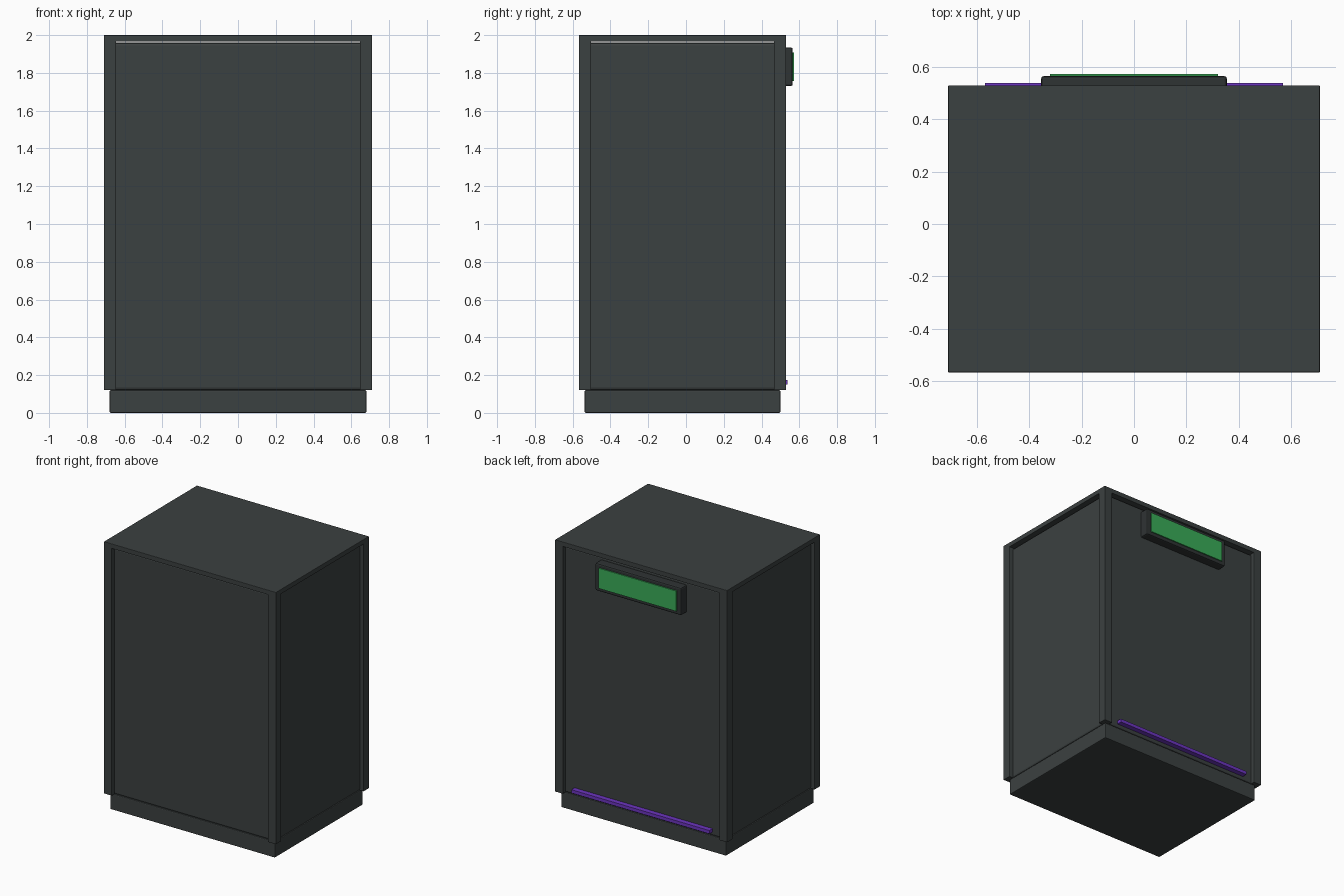
import bpy
import bmesh
from mathutils import Vector

cube = bpy.data.objects.get("Cube")
if cube:
    bpy.data.objects.remove(cube, do_unlink=True)


def material(name, rgb):
    mat = bpy.data.materials.new(name)
    mat.use_nodes = True
    colour = (*rgb, 1.0)
    mat.diffuse_color = colour
    mat.node_tree.nodes["Principled BSDF"].inputs["Base Color"].default_value = colour
    return mat


CHARCOAL = material("charcoal", (0.044, 0.052, 0.052))
BLACK = material("soft black", (0.028, 0.033, 0.034))
GREEN = material("screen green", (0.042, 0.41, 0.098))
PURPLE = material("strip purple", (0.15, 0.035, 0.52))


def box(name, low, high, mat, bevel=0.0):
    """Box between two corners, with optional chamfered edges."""
    low, high = Vector(low), Vector(high)
    mesh = bpy.data.meshes.new(name)
    bm = bmesh.new()
    bmesh.ops.create_cube(bm, size=1)
    bmesh.ops.scale(bm, vec=high - low, verts=bm.verts)
    bmesh.ops.translate(bm, vec=(low + high) / 2, verts=bm.verts)
    bm.to_mesh(mesh)
    bm.free()
    mesh.materials.append(mat)
    obj = bpy.data.objects.new(name, mesh)
    bpy.context.collection.objects.link(obj)
    if bevel:
        mod = obj.modifiers.new("edge", "BEVEL")
        mod.width = bevel
        mod.segments = 2
    return obj


# Cabinet extents
X, FRONT, BACK = 0.71, -0.567, 0.53
INSET, POST = 0.03, 0.065
BASE = 0.12

# Plinth and recessed panel body
box("plinth", (-X + INSET, FRONT + INSET, 0),
    (X - INSET, BACK - INSET, BASE), CHARCOAL, 0.006)
box("panel_body", (-X + INSET, FRONT + INSET, BASE),
    (X - INSET, BACK - INSET, 1.96), CHARCOAL, 0.014)

# Top slab and four corner posts
box("top_slab", (-X, FRONT, 1.965), (X, BACK, 2), CHARCOAL, 0.003)
for side, x in (("right", -X), ("left", X - POST)):
    for end, y in (("front", FRONT), ("back", BACK - POST)):
        box(f"{end}_{side}_post", (x, y, BASE),
            (x + POST, y + POST, 1.99), CHARCOAL, 0.003)

# Display on the back
box("display_bezel", (-0.355, 0.49, 1.73), (0.355, 0.565, 1.935), BLACK, 0.01)
box("display_screen", (-0.32, 0.564, 1.757), (0.32, 0.573, 1.908), GREEN)

# Light strip along the bottom of the back
box("light_strip", (-0.57, 0.49, 0.15), (0.57, 0.538, 0.175), PURPLE)
